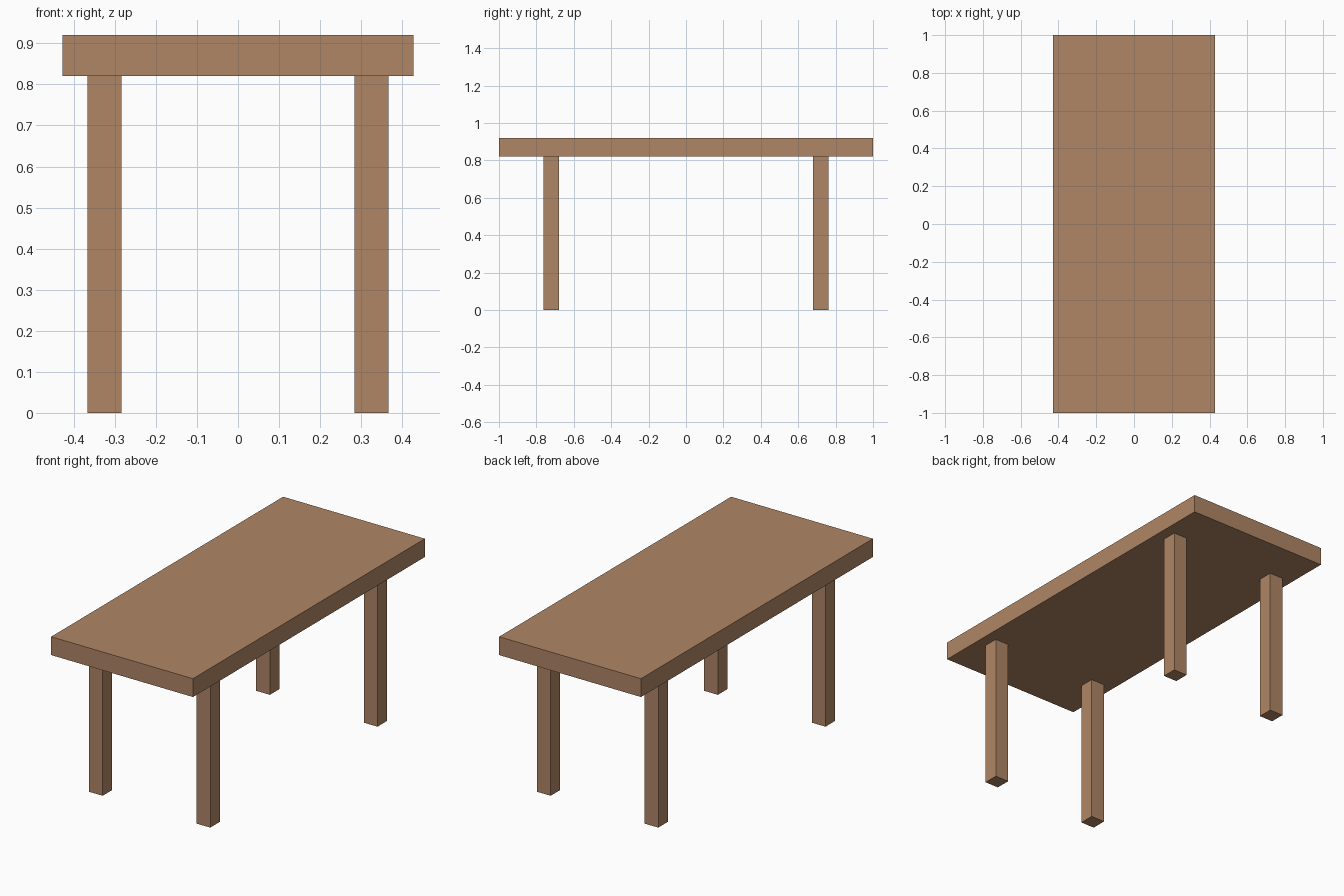
import bpy

if "Cube" in bpy.data.objects:
    bpy.data.objects.remove(bpy.data.objects["Cube"])

wood = bpy.data.materials.new("wood")
wood.diffuse_color = (0.43, 0.24, 0.133, 1)
wood.use_nodes = True
wood.node_tree.nodes["Principled BSDF"].inputs["Base Color"].default_value = wood.diffuse_color


def box(name, center, size):
    bpy.ops.mesh.primitive_cube_add(size=1, location=center)
    ob = bpy.context.object
    ob.name = name
    ob.scale = size
    bpy.ops.object.transform_apply(location=False, rotation=False, scale=True)
    ob.data.materials.append(wood)
    return ob


TOP_Z, UNDER_Z = 0.92, 0.82
LEG_X, LEG_Y, LEG_W = 0.325, 0.721, 0.083

# Table top
box("table_top", (0, 0, (TOP_Z + UNDER_Z) / 2), (0.856, 2.0, TOP_Z - UNDER_Z))

# Four square legs
for side, sx in (("left", -1), ("right", 1)):
    for end, sy in (("front", -1), ("back", 1)):
        box(f"{end}_{side}_leg", (sx * LEG_X, sy * LEG_Y, UNDER_Z / 2),
            (LEG_W, LEG_W, UNDER_Z))
